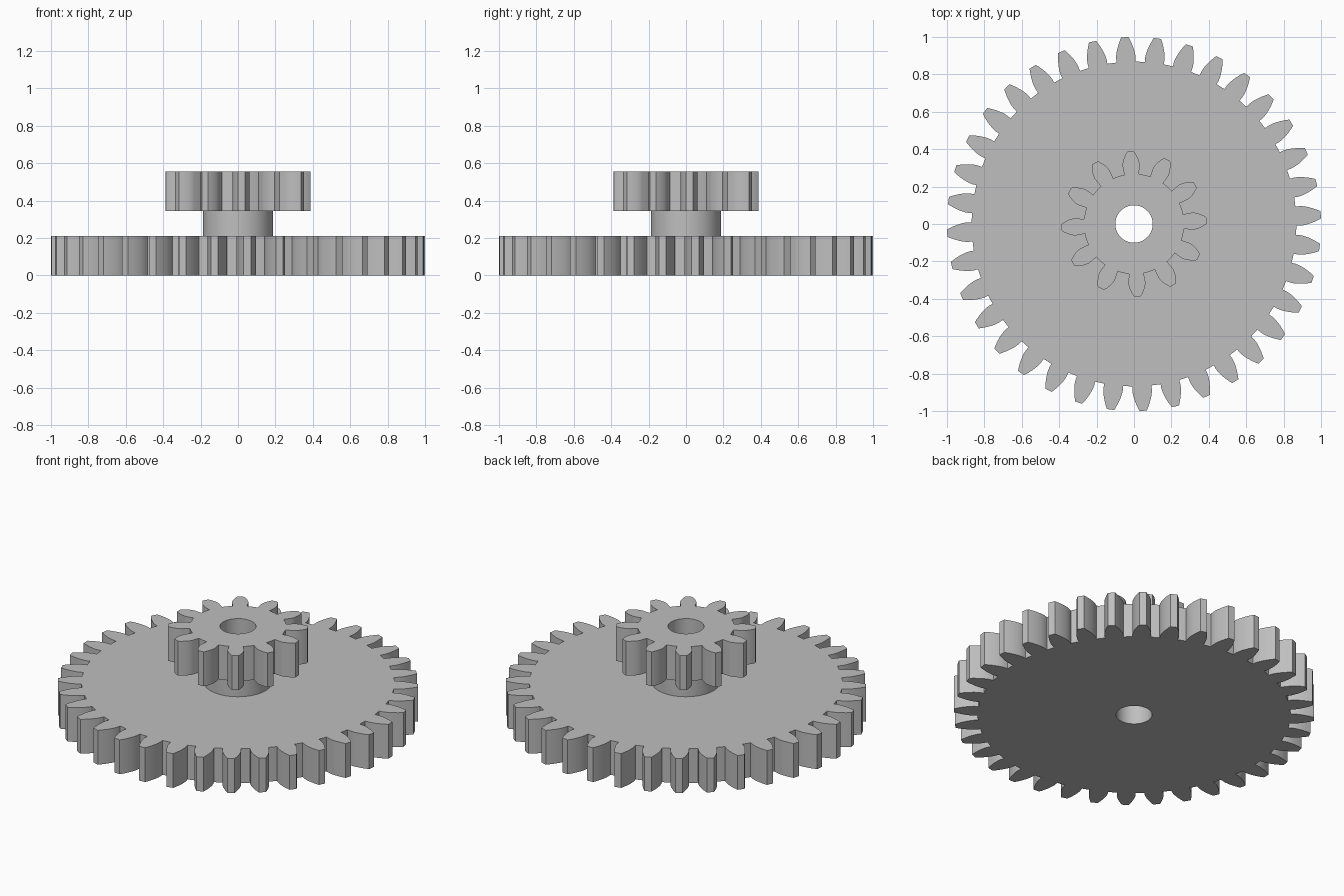
import bpy, bmesh
from math import acos, cos, pi, radians, sin, tan
from mathutils import Vector

default_cube = bpy.data.objects.get("Cube")
if default_cube:
    bpy.data.objects.remove(default_cube, do_unlink=True)

# Single plain grey for every part
grey = bpy.data.materials.new("plain grey")
grey.use_nodes = True
grey.diffuse_color = (0.52, 0.52, 0.52, 1)
grey.node_tree.nodes["Principled BSDF"].inputs["Base Color"].default_value = grey.diffuse_color

BORE = 0.1
PRESSURE = radians(20)


def polar(r, a):
    return (r * cos(a), r * sin(a))


def circle(r, count=64):
    return [polar(r, 2 * pi * i / count) for i in range(count)]


def involute(a):
    return tan(a) - a


def gear_outline(teeth, root, pitch, tip, phase, steps=7):
    """Involute teeth with radial flanks below the base circle."""
    base = pitch * cos(PRESSURE)
    base_half = pi / (2 * teeth) + involute(PRESSURE)
    # Half of one tooth as (radius, angle from the tooth centre)
    flank = [(root, base_half)]
    for i in range(steps + 1):
        r = base + (tip - base) * i / steps
        flank.append((r, base_half - involute(acos(base / r))))
    tooth = [(r, -a) for r, a in flank] + flank[::-1]
    # Extra point so the valley floor follows the root circle
    tooth.append((root, pi / teeth))
    return [polar(r, phase + 2 * pi * k / teeth + a)
            for k in range(teeth) for r, a in tooth]


def bored_prism(name, outline, bottom, top):
    """Extrude an outline upward, leaving the axle bore open."""
    bm = bmesh.new()
    edges = []
    for loop in (outline, circle(BORE)):
        verts = [bm.verts.new((x, y, bottom)) for x, y in loop]
        edges += [bm.edges.new((v, verts[i - 1])) for i, v in enumerate(verts)]
    bmesh.ops.triangle_fill(bm, use_beauty=True, edges=edges, normal=Vector((0, 0, 1)))
    raised = bmesh.ops.extrude_face_region(bm, geom=bm.faces[:], use_keep_orig=True)
    bmesh.ops.translate(bm, vec=(0, 0, top - bottom),
                        verts=[g for g in raised["geom"] if isinstance(g, bmesh.types.BMVert)])
    bmesh.ops.recalc_face_normals(bm, faces=bm.faces[:])
    mesh = bpy.data.meshes.new(name)
    bm.to_mesh(mesh)
    bm.free()
    mesh.materials.append(grey)
    obj = bpy.data.objects.new(name, mesh)
    bpy.context.collection.objects.link(obj)
    bpy.ops.object.select_all(action="DESELECT")
    obj.select_set(True)
    bpy.context.view_layer.objects.active = obj
    bpy.ops.object.shade_smooth_by_angle(angle=radians(25))
    return obj


# Wide driven gear, round hub and small pinion stacked on one axle
bored_prism("large_gear", gear_outline(36, 0.868, 0.947, 1.0, radians(2.8)), 0, 0.21)
bored_prism("hub", circle(0.187), 0.21, 0.345)
bored_prism("small_gear", gear_outline(12, 0.268, 0.334, 0.388, radians(2.8)), 0.345, 0.555)
